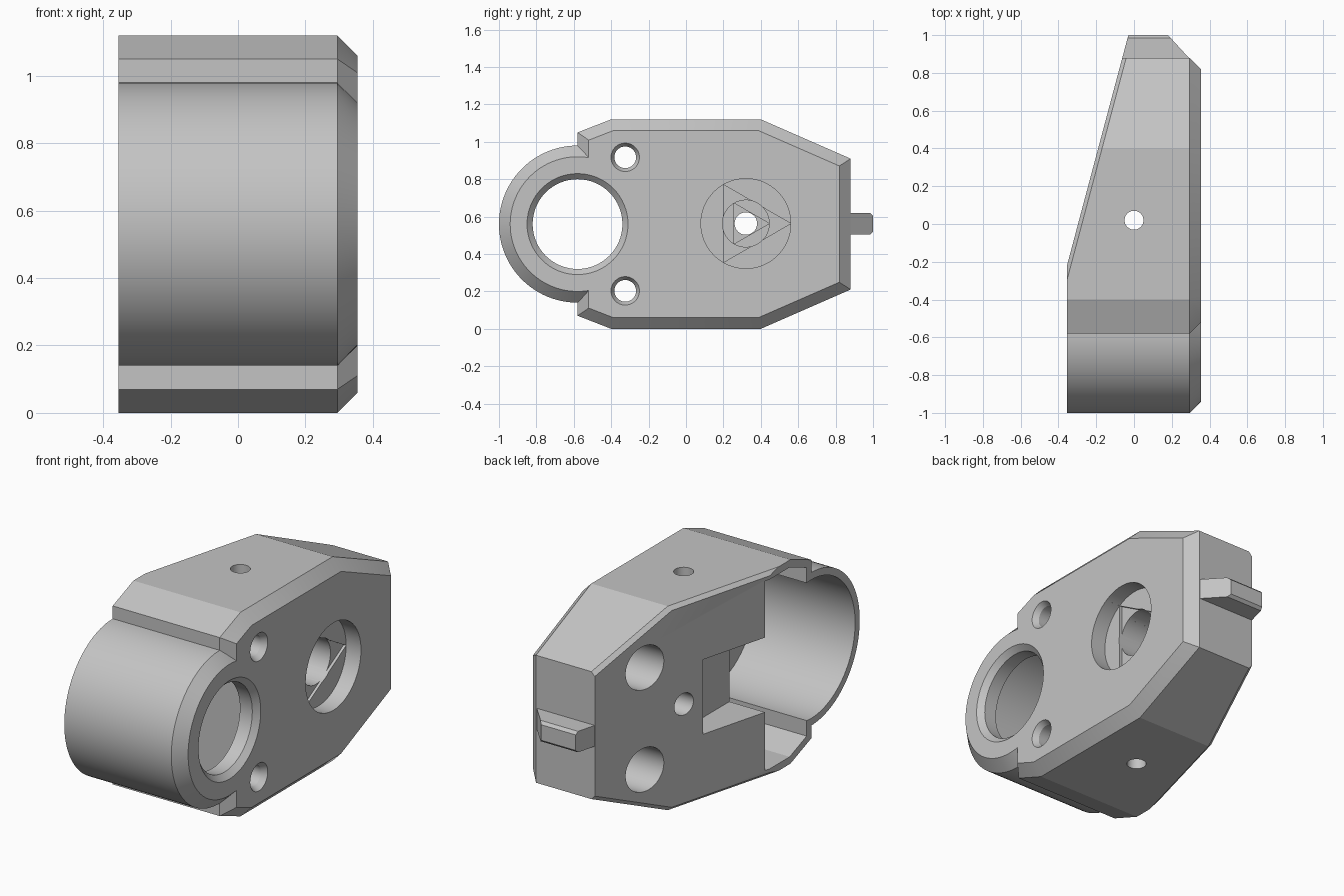
import bpy, bmesh, math
from mathutils import Vector

if "Cube" in bpy.data.objects:
    bpy.data.objects.remove(bpy.data.objects["Cube"])

grey = bpy.data.materials.new("light_grey")
grey.use_nodes = True
colour = (0.55, 0.55, 0.55, 1)
grey.diffuse_color = colour
grey.node_tree.nodes["Principled BSDF"].inputs["Base Color"].default_value = colour

SIDE, CHAMFER, WALL, MID = 0.355, 0.06, 0.04, 0.56
BARREL_Y, SCREW_Y = -0.58, 0.32


def circle(y, z, r, n=64):
    return [(y + r * math.cos(math.tau * i / n), z + r * math.sin(math.tau * i / n)) for i in range(n)]


def box(a0, a1, b0, b1):
    return [(a0, b0), (a1, b0), (a1, b1), (a0, b1)]


def inset(points, d):
    """Move every side of a convex counter-clockwise outline inwards."""
    pts = [Vector(p) for p in points]
    out = []
    for i, p in enumerate(pts):
        a = (p - pts[i - 1]).normalized()
        b = (pts[(i + 1) % len(pts)] - p).normalized()
        n1, n2 = Vector((-a.y, a.x)), Vector((-b.y, b.x))
        out.append(p + (n1 + n2) * d / (1 + n1.dot(n2)))
    return out


def loft(name, sections, axis="X", edit=None):
    """Join matching outlines placed along an axis into a closed solid."""
    bm = bmesh.new()
    rings = []
    for t, pts in sections:
        rings.append([bm.verts.new((t, p[0], p[1]) if axis == "X" else (p[0], p[1], t)) for p in pts])
    n = len(rings[0])
    for r, s in zip(rings, rings[1:]):
        for i in range(n):
            bm.faces.new((r[i], r[(i + 1) % n], s[(i + 1) % n], s[i]))
    bm.faces.new(rings[0])
    bm.faces.new(rings[-1])
    if edit:
        edit(bm)
    bmesh.ops.recalc_face_normals(bm, faces=bm.faces)
    mesh = bpy.data.meshes.new(name)
    bm.to_mesh(mesh)
    bm.free()
    mesh.materials.append(grey)
    ob = bpy.data.objects.new(name, mesh)
    bpy.context.collection.objects.link(ob)
    return ob


def slant_cut(bm):
    """Slice the tapering side and lightly chamfer its long edges."""
    normal = Vector((-1.22, 0.325, 0)).normalized()
    cut = bmesh.ops.bisect_plane(bm, geom=bm.verts[:] + bm.edges[:] + bm.faces[:],
                                 plane_co=(-SIDE, -0.22, 0), plane_no=normal, clear_outer=True)
    edges = [g for g in cut["geom_cut"] if isinstance(g, bmesh.types.BMEdge)]
    bmesh.ops.holes_fill(bm, edges=edges, sides=0)
    rim = [e for e in edges if abs(e.verts[0].co.y - e.verts[1].co.y) > 0.1]
    bmesh.ops.bevel(bm, geom=rim, offset=0.02, segments=1, affect="EDGES")


def tab_edges(bm):
    ends = [e for e in bm.edges if all(v.co.y > 0.99 for v in e.verts)
            and abs(e.verts[0].co.x - e.verts[1].co.x) > 0.1]
    bmesh.ops.bevel(bm, geom=ends, offset=0.015, segments=1, affect="EDGES")


# Main block: chamfered outline with a tapering side
outline = [(-0.58, 0.07), (-0.4, 0), (0.4, 0), (0.88, 0.21),
           (0.88, 0.91), (0.4, 1.12), (-0.4, 1.12), (-0.58, 1.05)]
body = loft("housing", [(-SIDE, outline), (SIDE - CHAMFER, outline),
                        (SIDE, inset(outline, CHAMFER))], edit=slant_cut)

# Rounded barrel and rear tab
barrel = loft("barrel", [(-SIDE, circle(BARREL_Y, MID, 0.42, 96)),
                         (SIDE - CHAMFER, circle(BARREL_Y, MID, 0.42, 96)),
                         (SIDE, circle(BARREL_Y, MID, 0.36, 96))])
tab = loft("rear_tab", [(z, [(-0.083, 0.8), (0.2, 0.8), (0.29, 0.88), (0.18, 1), (-0.03, 1)])
                        for z in (0.505, 0.62)], "Z", tab_edges)

# Hollow interior open on the tapering side
PLATE = 0.25
front_half = outline[:2] + [(-0.15, 0), (-0.15, 1.12)] + outline[-2:]
pocket = inset(front_half, WALL)
cutters = [
    loft("interior_cut", [(-0.5, pocket), (PLATE, pocket)]),
    loft("barrel_cut", [(x, circle(BARREL_Y, MID, 0.38, 96)) for x in (-0.5, PLATE)]),
    loft("slot_cut", [(x, box(-0.25, 0.2, 0.36, 0.77)) for x in (-0.5, -0.13)]),
]


# Countersunk openings through the flat plate
def countersunk(name, y, z, r, rim):
    return loft(name, [(0.15, circle(y, z, r)), (SIDE - 0.03, circle(y, z, r)),
                       (SIDE, circle(y, z, rim)), (0.4, circle(y, z, rim))])


cutters.append(countersunk("barrel_opening_cut", BARREL_Y, MID, 0.24, 0.27))
for side in (-1, 1):
    cutters.append(countersunk("pin_hole_cut", -0.325, MID + side * 0.357, 0.058, 0.076))
    # Blind round sockets in the tapering face
    cutters.append(loft("socket_cut", [(x, circle(0.566, MID + side * 0.28, 0.12)) for x in (-0.4, 0.1)]))

# Stepped screw recess with triangular ledges
for r, sides, x0, x1 in ((0.24, 64, 0.265, 0.5), (0.24, 3, 0.25, 0.45), (0.125, 64, 0.0, 0.42),
                         (0.125, 3, -0.015, 0.41), (0.06, 64, -0.5, 0.4)):
    cutters.append(loft("screw_cut", [(x, circle(SCREW_Y, MID + 0.003, r, sides)) for x in (x0, x1)]))

# Vertical hole through top and bottom
cutters.append(loft("vertical_hole_cut", [(z, circle(0, 0.02, 0.05)) for z in (-0.1, 1.3)], "Z"))

# Join, carve and bake the solid
helpers = [barrel, tab] + cutters
for ob in helpers:
    ob.hide_render = True
    mod = body.modifiers.new(ob.name, "BOOLEAN")
    mod.operation = "DIFFERENCE" if ob in cutters else "UNION"
    mod.solver = "EXACT"
    mod.object = ob
bpy.context.view_layer.update()
depsgraph = bpy.context.evaluated_depsgraph_get()
result = bpy.data.meshes.new_from_object(body.evaluated_get(depsgraph))
body.modifiers.clear()
body.data = result
for ob in helpers:
    bpy.data.objects.remove(ob)

bpy.ops.object.select_all(action="DESELECT")
body.select_set(True)
bpy.context.view_layer.objects.active = body
bpy.ops.object.shade_smooth_by_angle(angle=math.radians(20))
